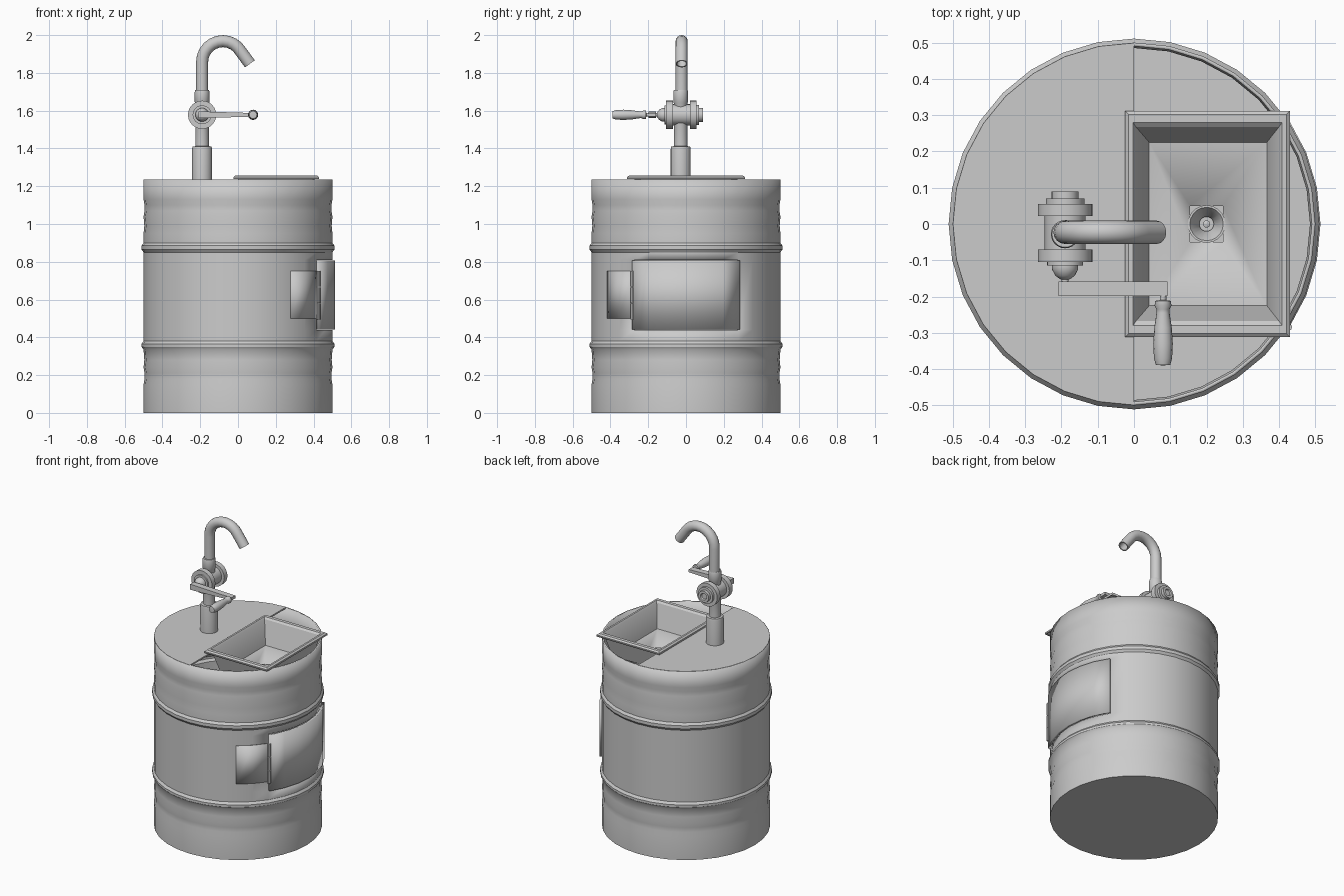
import bpy, bmesh, math
from mathutils import Matrix, Vector

if "Cube" in bpy.data.objects:
    bpy.data.objects.remove(bpy.data.objects["Cube"])

SEG = 32
DOOR = {0, 1, 2, 29, 30, 31}          # drum segments behind the door


def skin(name, rings, keep=None, solid=0, matrix=None, angle=35):
    """Bridge a list of equal-length closed rings; keep(k, i) filters faces."""
    bm = bmesh.new()
    vs = [[bm.verts.new(p) for p in ring] for ring in rings]
    n = len(rings[0])
    for k in range(len(rings) - 1):
        for i in range(n):
            if keep and not keep(k, i):
                continue
            j = (i + 1) % n
            bm.faces.new((vs[k][i], vs[k][j], vs[k + 1][j], vs[k + 1][i]))
    bmesh.ops.remove_doubles(bm, verts=bm.verts, dist=1e-5)
    bmesh.ops.delete(bm, geom=[v for v in bm.verts if not v.link_faces], context='VERTS')
    if matrix:
        bm.transform(matrix)
    me = bpy.data.meshes.new(name)
    bm.to_mesh(me)
    bm.free()
    ob = bpy.data.objects.new(name, me)
    bpy.context.collection.objects.link(ob)
    bpy.ops.object.select_all(action='DESELECT')
    ob.select_set(True)
    bpy.context.view_layer.objects.active = ob
    if angle:
        bpy.ops.object.shade_smooth_by_angle(angle=math.radians(angle))
    if solid:
        m = ob.modifiers.new("thickness", 'SOLIDIFY')
        m.thickness, m.offset = solid, -1
    return ob


def lathe(name, profile, at=(0, 0, 0), n=SEG, along_y=False, **kw):
    """Spin (radius, height) points round z, or round y."""
    rings = [[(r * math.cos(2 * math.pi * i / n), r * math.sin(2 * math.pi * i / n), h)
              for i in range(n)] for r, h in profile]
    mat = Matrix.Translation(at)
    if along_y:
        mat = mat @ Matrix.Rotation(-math.pi / 2, 4, 'X')
    return skin(name, rings, matrix=mat, **kw)


def rect(x0, x1, y, z):
    return [(x0, -y, z), (x1, -y, z), (x1, y, z), (x0, y, z)]


# Drum shell with rolled ribs and a doorway
drum = [(0, 0), (.5, 0), (.5, .15), (.495, .18), (.495, .21), (.5, .24), (.496, .28),
        (.5, .335), (.511, .35), (.511, .365), (.5, .38), (.5, .44), (.5, .81),
        (.5, .85), (.511, .865), (.511, .885), (.5, .9), (.5, .95), (.496, .99),
        (.5, 1.04), (.495, 1.07), (.495, 1.10), (.5, 1.13), (.5, 1.235)]
lathe("drum", drum, solid=.01, keep=lambda k, i: not (drum[k][1] == .44 and i in DOOR))

# Half-round top plate
lathe("top_plate", [(.499, 1.236), (0, 1.236)], solid=.01, angle=0,
      keep=lambda k, i: 8 <= i < 24)

# Curved door and its hinge
lathe("door", [(.514, .442), (.514, .808)], solid=.014, keep=lambda k, i: i in DOOR)
lathe("hinge_leaf", [(.504, .5), (.504, .75)], solid=.005, keep=lambda k, i: i in (27, 28))
a = math.radians(-33.75)
for k in range(3):
    z0 = .495 + k * .087
    lathe(f"hinge_knuckle_{k + 1}", [(0, z0), (.01, z0), (.01, z0 + .083), (0, z0 + .083)],
          at=(.512 * math.cos(a), .512 * math.sin(a), 0), n=10)

# Rectangular basin with rolled rim and sloping floor
skin("basin", [
    rect(-.025, .43, .312, 1.237), rect(-.025, .43, .312, 1.248),
    rect(-.015, .42, .302, 1.256), rect(-.003, .408, .28, 1.256),
    rect(.005, .4, .268, 1.246), rect(.042, .366, .225, 1.10),
    rect(.155, .245, .05, 1.078)], solid=.01, angle=30)

# Drain cup with centre stud
lathe("drain", [(0, 1.0), (.026, 1.0), (.026, 1.05), (.052, 1.072), (.052, 1.083),
                (.046, 1.083), (.02, 1.045), (.02, 1.035), (0, 1.035)], at=(.2, 0, 0), n=20)
lathe("drain_stud", [(.01, 1.03), (.01, 1.055), (0, 1.06)], at=(.2, 0, 0), n=12)

# Faucet column
FX, FY = -.19, -.028
lathe("faucet_column", [(0, 1.236), (.053, 1.236), (.053, 1.395), (.05, 1.41), (.036, 1.412),
                        (.036, 1.64), (.039, 1.645), (.039, 1.7), (.036, 1.71), (0, 1.71)],
      at=(FX, FY, 0), n=24)

# Gooseneck spout, hollow at the mouth
R, CX, CZ = .11, -.08, 1.858
path = [(FX, 1.70)] + [(CX - R * math.cos(t), CZ + R * math.sin(t))
                       for t in (math.radians(d) for d in range(0, 151, 15))]
path.append((.063, 1.848))
rings = []


def pipe_ring(k, r):
    p0, p1 = path[max(k - 1, 0)], path[min(k + 1, len(path) - 1)]
    d = Vector((p1[0] - p0[0], 0, p1[1] - p0[1])).normalized()
    nrm = Vector((-d.z, 0, d.x))
    c = Vector((path[k][0], FY + .005, path[k][1]))
    return [c + r * (nrm * math.cos(t) - Vector((0, 1, 0)) * math.sin(t))
            for t in (2 * math.pi * i / 16 for i in range(16))]


last = len(path) - 1
rings = [pipe_ring(k, .032) for k in range(last + 1)]
rings += [pipe_ring(last, .025), pipe_ring(last - 1, .025), pipe_ring(last - 2, .025)]
skin("spout", rings)

# Valve body: flanges, end cap and domed nose along y
lathe("valve_body", [(0, -.155), (.014, -.152), (.027, -.142), (.036, -.125), (.036, -.115),
                     (.05, -.115), (.05, -.105), (.075, -.105), (.075, -.07), (.056, -.07),
                     (.056, .022), (.075, .022), (.075, .055), (.053, .055), (.053, .07),
                     (.037, .07), (.037, .09), (.022, .09), (.018, .082), (0, .082)],
      at=(FX, 0, 1.578), n=24, along_y=True)
lathe("valve_stem", [(0, -.17), (.01, -.17), (.01, -.145), (0, -.145)],
      at=(FX, 0, 1.578), n=12, along_y=True)

# Tapered crank arm


def arm_ring(x, h, s=1):
    y0, y1 = -.179 - .02 * s, -.179 + .02 * s
    return [(x, y0, 1.578 - h * s), (x, y1, 1.578 - h * s), (x, y1, 1.578 + h * s), (x, y0, 1.578 + h * s)]


skin("crank_arm", [arm_ring(-.208, .018, 0), arm_ring(-.208, .018),
                   arm_ring(.092, .009), arm_ring(.092, .009, 0)], angle=0)

# Turned crank grip
lathe("crank_grip", [(0, -.39), (.02, -.388), (.025, -.37), (.027, -.33), (.024, -.285),
                     (.018, -.245), (.018, -.235), (.023, -.225), (.022, -.212), (.009, -.21),
                     (.009, -.19), (0, -.19)],
      at=(.08, 0, 1.578), n=16, along_y=True)
